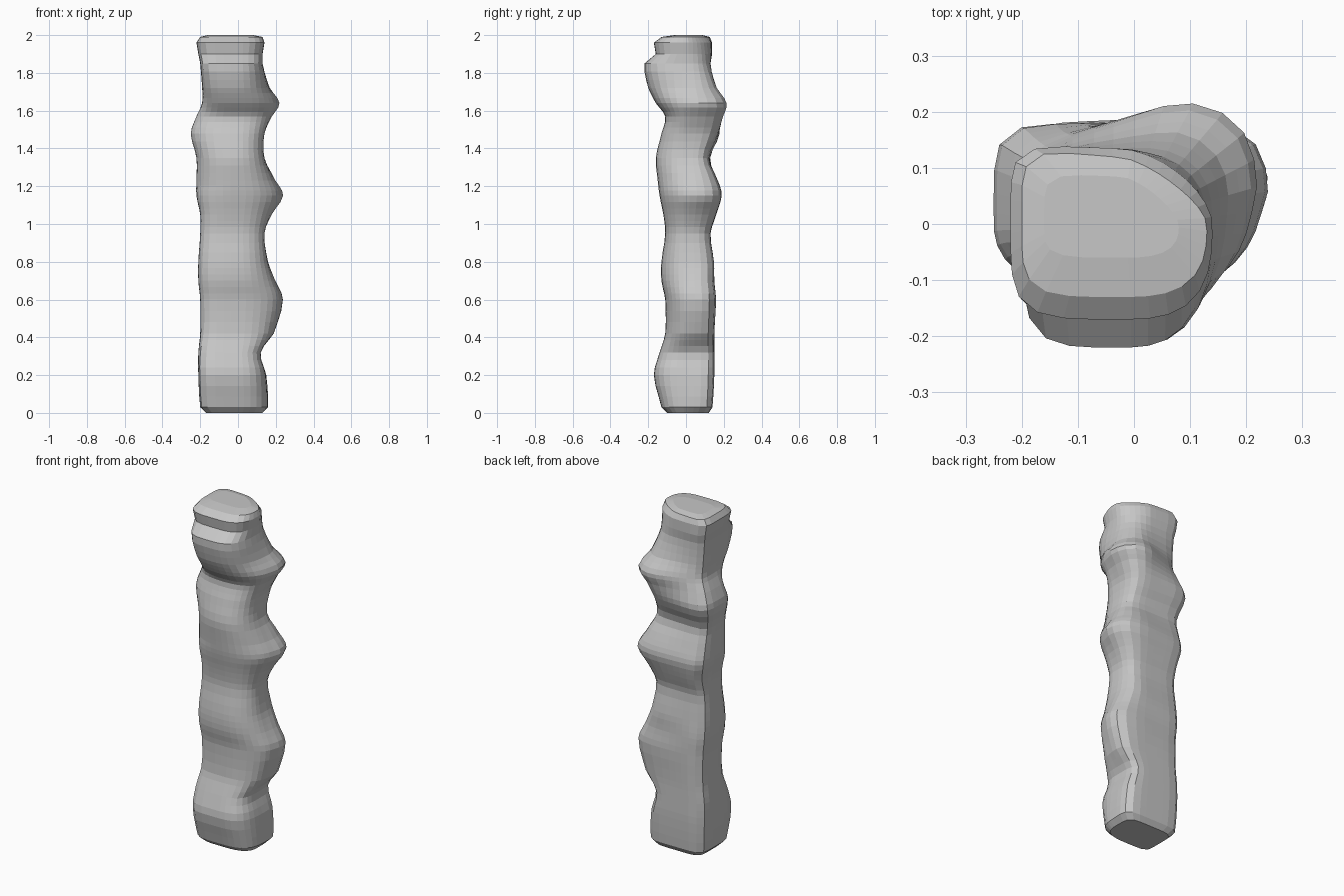
import bpy, bmesh, math

default_cube = bpy.data.objects.get("Cube")
if default_cube:
    bpy.data.objects.remove(default_cube, do_unlink=True)

# Plain stone colour
stone = bpy.data.materials.new("pale_grey_stone")
stone.use_nodes = True
grey = (0.57, 0.57, 0.57, 1.0)
stone.diffuse_color = grey
stone.node_tree.nodes["Principled BSDF"].inputs["Base Color"].default_value = grey

# Column outline in hundredths: height, then reach to -x, +x, -y,
# and to +y on the +x side and on the -x side
OUTLINE = [
    (0, 17, 13, 10, 12, 12), (3, 20, 16, 13, 14, 14), (20, 21, 15, 17, 15, 15),
    (32, 21, 12, 14, 15, 15), (42, 20, 19, 11, 15, 15), (60, 20, 24, 11, 16, 15),
    (70, 21, 20, 13, 15, 15), (80, 21, 16, 13, 15, 14), (95, 20, 14, 11, 13, 13),
    (105, 20, 18, 12, 16, 16), (115, 22, 24, 14, 19, 18), (123, 22, 20, 15, 17, 16),
    (135, 22, 14, 16, 12, 13), (148, 25, 14, 13, 17, 18), (157, 22, 18, 11, 20, 16),
    (164, 19, 22, 16, 22, 14), (172, 19, 17, 20, 17, 13), (185, 20, 13, 22, 13, 13),
    (190, 21, 13, 16, 13, 14), (196, 22, 14, 17, 13, 14), (199, 20, 13, 13, 11, 13),
    (200, 16, 8, 6, 8, 9),
]
CENTRE_X = -0.02
STEPS = 3
SIDES = 32


def blend(a, b, c, d, t):
    """Smooth curve through b and c."""
    return b + 0.5 * t * (c - a + t * (2*a - 5*b + 4*c - d + t * (3*(b - c) + d - a)))


def smooth_rows(rows):
    """Fill in rings between the outline rows."""
    last = len(rows) - 1
    for i in range(last):
        near = [rows[max(0, min(last, i + k))] for k in (-1, 0, 1, 2)]
        straight = i == 0 or i >= last - 4
        for s in range(1 if straight else STEPS):
            t = s / STEPS
            z = near[1][0] + (near[2][0] - near[1][0]) * t
            reach = [blend(*(r[k] for r in near), t) / 100 for k in range(1, 6)]
            yield z / 100, reach
    yield rows[-1][0] / 100, [v / 100 for v in rows[-1][1:]]


def ramp(v, start, end):
    return max(0.0, min(1.0, (v - start) / (end - start)))


def squareness(right, back, z):
    """Back corners are crisp, the front corners soften above the foot."""
    if right and back:
        return 6 - 2 * ramp(z, 0.4, 0.8) - 2.6 * ramp(z, 1.6, 2)
    if right:
        return 2.8 - 0.5 * ramp(z, 0.3, 0.5) + 0.6 * ramp(z, 1.7, 1.9)
    if back:
        return 6
    return (6 - 2.6 * ramp(z, 0.25, 0.45) - 1.1 * ramp(z, 1, 1.2)
            + 2.2 * ramp(z, 1.6, 1.8))


def ring_points(z, reach):
    left, right, front, back, back_left = reach
    bulge = max(0.0, right - 0.14)
    for i in range(SIDES):
        a = 2 * math.pi * (i + 0.5) / SIDES
        c, s = math.cos(a), math.sin(a)
        n = squareness(c > 0, s > 0, z)
        r = (abs(c) ** n + abs(s) ** n) ** (-1 / n)
        # The side bulges lean towards the back
        y = r * s * (back if s > 0 else front)
        side = right - 0.5 * bulge * ramp(y, 0.06, -0.1)
        x = CENTRE_X + r * c * (side - CENTRE_X if c > 0 else left + CENTRE_X)
        if s > 0:
            y = r * s * (back_left + (back - back_left) * ramp(x, -0.16, 0.08))
        yield x, y, z


# Column: skin the rings and close both ends
bm = bmesh.new()
rings = [[bm.verts.new(p) for p in ring_points(z, reach)]
         for z, reach in smooth_rows(OUTLINE)]
for low, high in zip(rings, rings[1:]):
    for i in range(SIDES):
        j = (i + 1) % SIDES
        bm.faces.new((low[i], low[j], high[j], high[i]))
bm.faces.new(list(reversed(rings[0])))
bm.faces.new(rings[-1])
bmesh.ops.recalc_face_normals(bm, faces=bm.faces[:])

mesh = bpy.data.meshes.new("stone_column")
bm.to_mesh(mesh)
bm.free()
mesh.materials.append(stone)
column = bpy.data.objects.new("stone_column", mesh)
bpy.context.collection.objects.link(column)
